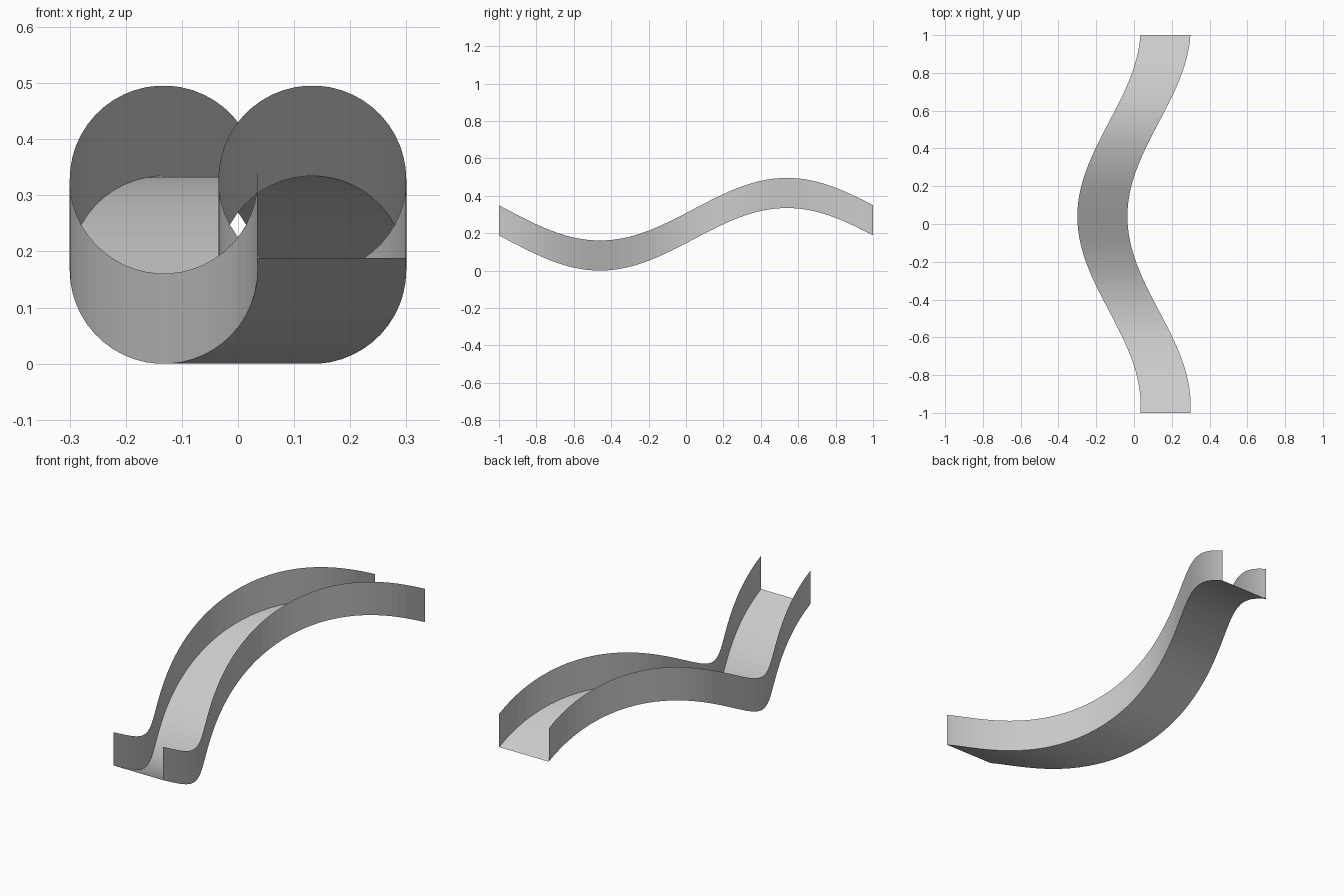
import bpy, bmesh, math
from mathutils import Vector

if "Cube" in bpy.data.objects:
    bpy.data.objects.remove(bpy.data.objects["Cube"])

STEPS = 50          # segments along the slide
R = 0.1675          # radius of the one-turn helix the channel follows
HALF_W = 0.1325     # half the floor width
WALL_H = 0.161      # side wall height
LIFT = R * math.cos(math.pi / STEPS)


def path(i):
    """Centre of the floor at step i."""
    y = -1 + 2 * i / STEPS
    a = math.pi * (y - 0.04)
    return Vector((-R * math.cos(a), y, LIFT + R * math.sin(a)))


# U-shaped open profile: wall, floor, wall
profile = [Vector(p) for p in ((-HALF_W, 0, WALL_H), (-HALF_W, 0, 0),
                               (HALF_W, 0, 0), (HALF_W, 0, WALL_H))]

# Sweep the profile along the path without turning it
bm = bmesh.new()
verts = [bm.verts.new(p + path(0)) for p in profile]
edges = [bm.edges.new(pair) for pair in zip(verts, verts[1:])]
for i in range(STEPS):
    out = bmesh.ops.extrude_edge_only(bm, edges=edges)["geom"]
    new_verts = [g for g in out if isinstance(g, bmesh.types.BMVert)]
    edges = [g for g in out if isinstance(g, bmesh.types.BMEdge)
             and all(v in new_verts for v in g.verts)]
    bmesh.ops.translate(bm, verts=new_verts, vec=path(i + 1) - path(i))

# Face the floor upward and the walls inward
bmesh.ops.recalc_face_normals(bm, faces=bm.faces)
bm.normal_update()
floor = max(bm.faces, key=lambda f: abs(f.normal.z))
if floor.normal.z < 0:
    bmesh.ops.reverse_faces(bm, faces=bm.faces)

mesh = bpy.data.meshes.new("slide_channel")
bm.to_mesh(mesh)
bm.free()
obj = bpy.data.objects.new("slide_channel", mesh)
bpy.context.collection.objects.link(obj)
